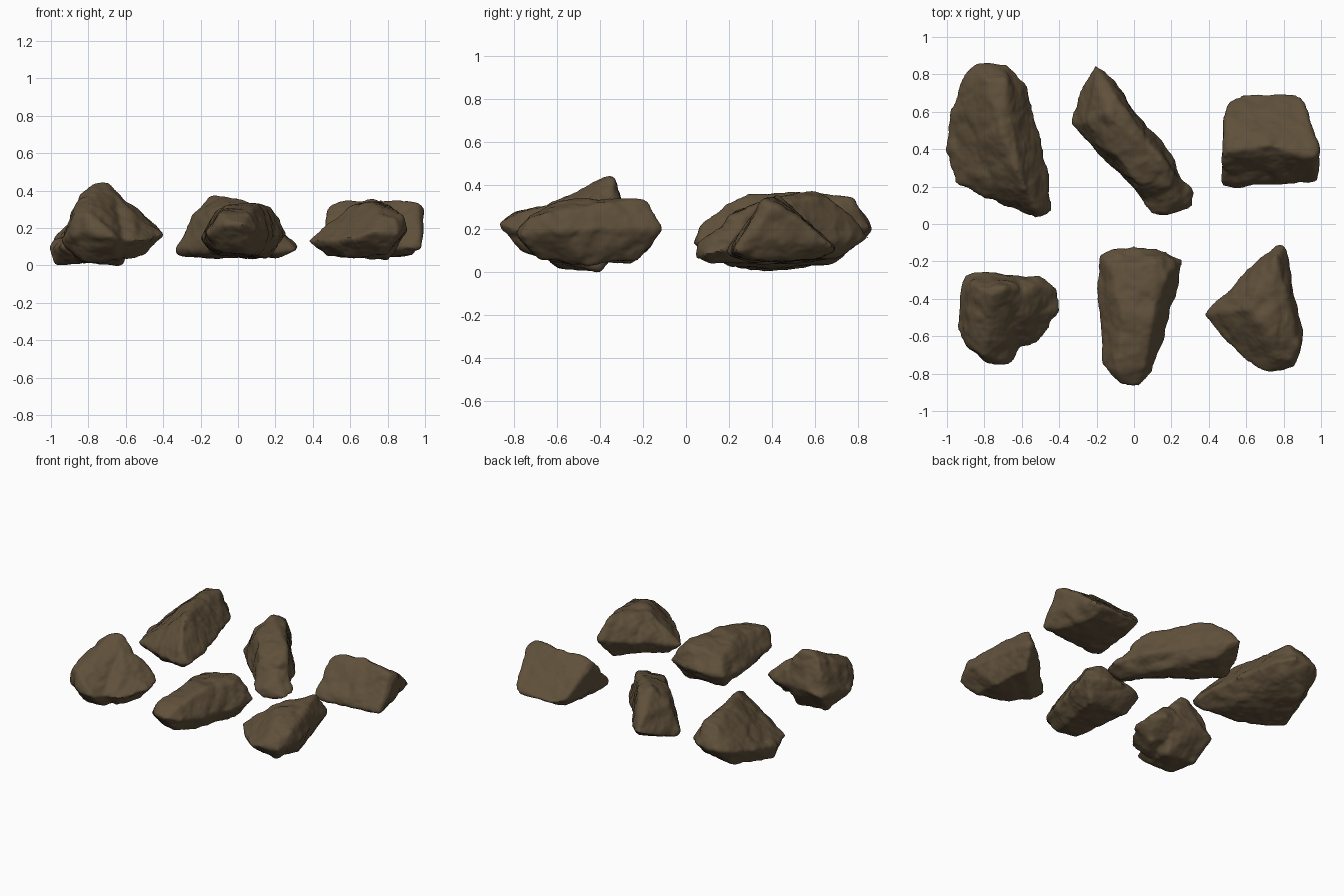
import bpy, bmesh
from mathutils import Vector, noise

stone = bpy.data.materials.new("brown stone")
stone.diffuse_color = (0.115, 0.08, 0.043, 1)


def rock(name, seed, *chunks):
    """Join convex chunks into one weathered stone."""
    bm = bmesh.new()
    for pts in chunks:
        vs = [bm.verts.new(p) for p in pts]
        hull = bmesh.ops.convex_hull(bm, input=vs)
        loose = {g for g in hull["geom_interior"] + hull["geom_unused"]
                 if isinstance(g, bmesh.types.BMVert)}
        bmesh.ops.delete(bm, geom=list(loose), context='VERTS')
    bmesh.ops.recalc_face_normals(bm, faces=bm.faces)
    me = bpy.data.meshes.new(name)
    bm.to_mesh(me)
    bm.free()
    ob = bpy.data.objects.new(name, me)
    bpy.context.collection.objects.link(ob)
    bpy.context.view_layer.objects.active = ob
    ob.select_set(True)
    # Fuse the chunks and wear the edges
    rm = ob.modifiers.new("fuse", 'REMESH')
    rm.mode = 'VOXEL'
    rm.voxel_size = 0.012
    sm = ob.modifiers.new("wear", 'SMOOTH')
    sm.factor = 0.5
    sm.iterations = 6
    for m in ("fuse", "wear"):
        bpy.ops.object.modifier_apply(modifier=m)
    # Broad lumps, shallow cracks and fine grain
    me = ob.data
    off = Vector((seed * 7.3, seed * 3.1, seed * 5.7))
    moves = []
    for v in me.vertices:
        p = v.co + off
        d = 0.011 * noise.noise(p * 6) + 0.008 * noise.noise(p * 14)
        d -= 0.004 * max(0, 1 - 5 * abs(noise.noise(p * 5 + off)))
        d += 0.003 * noise.noise(p * 38) + 0.005
        moves.append(v.co + v.normal * d)
    for v, co in zip(me.vertices, moves):
        v.co = co
    me.materials.clear()
    me.materials.append(stone)
    bpy.ops.object.shade_smooth_by_angle(angle=0.7)
    ob.select_set(False)


# Tall leaning slab, back left
rock("back_left_rock", 1, [
    (-1, .38, .1), (-.98, .6, .14), (-.91, .79, .18), (-.84, .86, .2), (-.68, .86, .2),
    (-.58, .76, .18), (-.53, .5, .15), (-.45, .25, .14), (-.44, .07, .13), (-.53, .03, .13),
    (-.68, .11, .14), (-.95, .22, .1),
    (-.79, .78, .33), (-.69, .77, .34), (-.71, .5, .37), (-.62, .29, .355), (-.58, .19, .32),
    (-.52, .08, .23), (-.84, .6, .27),
    (-.98, .4, .0), (-.85, .7, .04), (-.66, .75, .12), (-.6, .4, .04), (-.52, .12, .07),
    (-.82, .25, .02)])

# Long diagonal rock, back middle
rock("back_middle_rock", 2, [
    (-.34, .57, .06), (-.33, .53, .09), (-.27, .68, .13), (-.21, .86, .16), (-.15, .82, .15),
    (-.01, .63, .14), (.2, .35, .13), (.25, .25, .12), (.08, .11, .09), (-.12, .31, .1),
    (-.2, .76, .25), (-.1, .69, .32), (-.05, .62, .34), (-.14, .6, .37), (-.25, .54, .26),
    (-.1, .36, .31), (.02, .45, .355), (.15, .34, .315), (.02, .22, .28), (.19, .2, .25),
    (.22, .27, .25),
    (-.25, .58, .05), (-.12, .7, .07), (.1, .35, .04), (.17, .18, .04)],
    [(.09, .05, .1), (.16, .04, .06), (.16, .05, .13), (.32, .09, .08), (.32, .18, .1),
     (.24, .26, .14), (.0, .2, .12), (.15, .3, .27), (.2, .15, .2), (.2, .12, .04),
     (.15, .25, .05)])

# Wedge with a steep front face, back right
rock("back_right_rock", 3, [
    (.47, .19, .09), (.66, .21, .07), (.98, .23, .1), (.99, .3, .16), (.985, .4, .31),
    (.965, .36, .33), (.72, .42, .355), (.5, .39, .33), (.47, .36, .3), (.49, .58, .21),
    (.51, .66, .13), (.6, .7, .1), (.85, .7, .1), (.91, .66, .13), (.93, .55, .23),
    (.52, .3, .05), (.93, .33, .06), (.85, .6, .06), (.55, .6, .06)])

# Peaked rock with a side lobe, front left
rock("front_left_rock", 4, [
    (-.92, -.32, .18), (-.9, -.27, .17), (-.8, -.25, .2), (-.6, -.29, .2), (-.57, -.6, .12),
    (-.66, -.75, .15), (-.78, -.74, .17), (-.88, -.66, .16), (-.94, -.56, .13),
    (-.83, -.34, .4), (-.69, -.34, .44), (-.77, -.38, .44), (-.62, -.34, .36),
    (-.875, -.58, .29), (-.86, -.67, .27), (-.8, -.7, .28), (-.68, -.6, .28),
    (-.85, -.4, .02), (-.62, -.4, .0), (-.82, -.58, .02), (-.65, -.62, .04)],
    [(-.5, -.28, .2), (-.41, -.35, .18), (-.4, -.47, .16), (-.5, -.55, .14),
     (-.51, -.64, .13), (-.63, -.67, .14), (-.7, -.3, .15), (-.52, -.33, .28),
     (-.6, -.3, .28), (-.65, -.4, .37), (-.6, -.48, .31), (-.7, -.5, .2),
     (-.5, -.42, .06), (-.6, -.55, .03)])

# Long tapering block, front middle
rock("front_middle_rock", 5, [
    (-.2, -.25, .15), (-.18, -.16, .17), (0, -.12, .18), (.16, -.15, .18), (.26, -.19, .17),
    (.22, -.38, .15), (.14, -.65, .16), (.1, -.79, .19), (.03, -.87, .22), (-.07, -.85, .22),
    (-.16, -.75, .17), (-.18, -.5, .13),
    (-.12, -.22, .27), (.12, -.2, .32), (.18, -.26, .3), (.1, -.5, .33), (-.06, -.5, .32),
    (.06, -.76, .28), (-.09, -.78, .28),
    (-.13, -.25, .06), (.16, -.25, .04), (.08, -.6, .06), (-.1, -.7, .08), (.02, -.77, .1)])

# Pointed shard, front right
rock("front_right_rock", 6, [
    (.37, -.49, .13), (.46, -.42, .15), (.6, -.28, .16), (.74, -.12, .2), (.8, -.11, .2),
    (.83, -.3, .18), (.91, -.6, .19), (.86, -.76, .17), (.72, -.8, .18), (.65, -.77, .15),
    (.5, -.62, .12),
    (.76, -.18, .34), (.68, -.32, .33), (.6, -.46, .32), (.72, -.56, .33), (.82, -.5, .3),
    (.88, -.65, .27), (.84, -.73, .25), (.76, -.72, .27),
    (.48, -.48, .06), (.75, -.22, .06), (.8, -.45, .03), (.78, -.68, .06), (.6, -.6, .04)])
